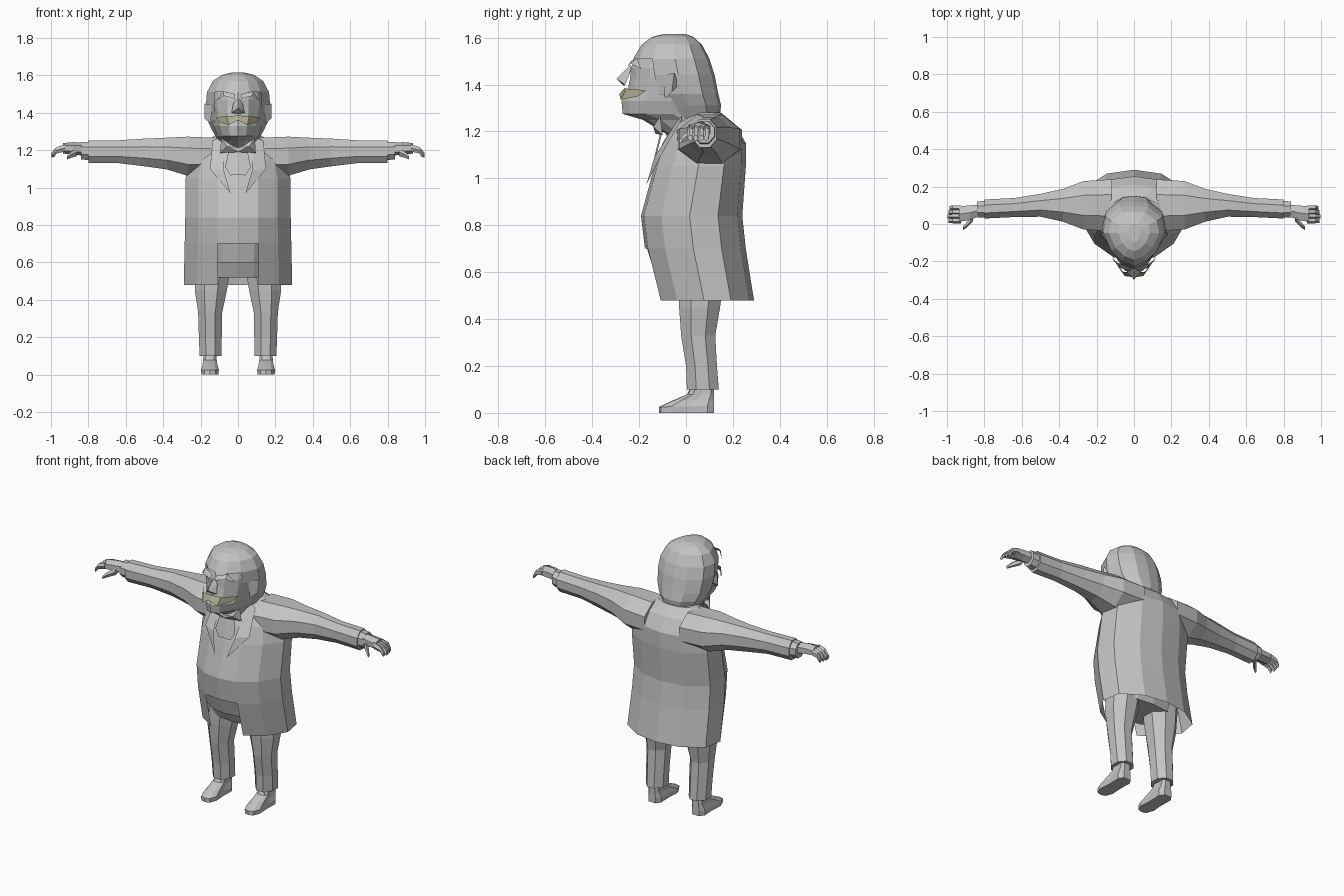
import bpy, bmesh, math
from mathutils import Vector


def material(name, rgb):
    m = bpy.data.materials.new(name)
    m.diffuse_color = (*rgb, 1)
    return m


GREY = material("plain grey", (0.55, 0.55, 0.55))
OLIVE = material("dull olive", (0.42, 0.41, 0.27))


def finish(name, bm, mat=GREY, mirror=False, recalc=True):
    if recalc:
        bmesh.ops.recalc_face_normals(bm, faces=bm.faces)
    me = bpy.data.meshes.new(name)
    bm.to_mesh(me)
    bm.free()
    me.materials.append(mat)
    ob = bpy.data.objects.new(name, me)
    bpy.context.collection.objects.link(ob)
    if mirror:
        ob.modifiers.new("mirror", 'MIRROR').use_mirror_merge = False
    return ob


def loft(name, rings, caps=(True, True), mat=GREY, mirror=False, cut=None):
    """Skin closed rings; cut(face centre) removes faces."""
    bm = bmesh.new()
    vs = [[bm.verts.new(p) for p in r] for r in rings]
    n = len(vs[0])
    for a, b in zip(vs, vs[1:]):
        for i in range(n):
            j = (i + 1) % n
            bm.faces.new((a[i], a[j], b[j], b[i]))
    if caps[0]:
        bm.faces.new(vs[0])
    if caps[1]:
        bm.faces.new(vs[-1])
    bmesh.ops.recalc_face_normals(bm, faces=bm.faces)
    if cut:
        bad = [f for f in bm.faces if cut(f.calc_center_median())]
        bmesh.ops.delete(bm, geom=bad, context='FACES')
    return finish(name, bm, mat, mirror, recalc=False)


def outline(half, z, w, yf, yb):
    """Symmetric horizontal ring: half outline scaled to width and depth."""
    pts = [(w * x, yf + (yb - yf) * t, z) for x, t in half]
    return pts + [(-x, y, zz) for x, y, zz in reversed(pts[1:-1])]


def across(x, y, z, hy, hz, n=8):
    return [(x, y + hy * math.cos(a), z + hz * math.sin(a))
            for a in (math.tau * (i + 0.5) / n for i in range(n))]


def upright(z, x, y, hx, hy, n=8):
    return [(x + hx * math.cos(a) * 1.05, y + hy * math.sin(a) * 1.05, z)
            for a in (math.tau * (i + 0.5) / n for i in range(n))]


def plates(name, verts, faces, mat=GREY, mirror=True):
    bm = bmesh.new()
    vs = [bm.verts.new(v) for v in verts]
    for f in faces:
        bm.faces.new([vs[i] for i in f])
    return finish(name, bm, mat, mirror)


BODY = [(0, 0), (.38, .03), (.75, .2), (1, .48), (.93, .76), (.5, .95), (0, 1)]
SKULL = [(0, 0), (.38, .07), (.74, .25), (1, .55), (.9, .8), (.45, .97), (0, 1)]

# Long coat, open underneath and at the lower front
loft("coat", [outline(BODY, *s) for s in [
    (.48, .29, -.12, .29), (.70, .285, -.175, .255), (.84, .282, -.192, .24),
    (1.05, .28, -.135, .255), (1.15, .26, -.1, .255), (1.23, .21, -.05, .21),
    (1.28, .12, 0, .15)]], caps=(False, True),
    cut=lambda c: c.z < .7 and c.y < 0 and abs(c.x) < .11)

# Waistcoat and trouser seat showing in the coat opening
loft("waistcoat", [outline(BODY, *s) for s in [
    (.60, .22, -.135, .2), (.72, .24, -.172, .22)]])
loft("trouser_seat", [outline(BODY, *s) for s in [
    (.52, .22, -.06, .17), (.64, .23, -.12, .2)]])

# Sleeves, cuffs
loft("sleeve", [across(*s) for s in [
    (.12, .10, 1.165, .15, .11), (.27, .10, 1.168, .14, .113),
    (.38, .10, 1.182, .095, .092), (.50, .10, 1.188, .066, .08),
    (.64, .088, 1.192, .055, .066), (.80, .08, 1.192, .055, .066)]], mirror=True)
loft("shirt_cuff", [across(.78, .08, 1.195, .048, .055),
                    across(.84, .078, 1.198, .046, .05)], mirror=True)

# Hands: palm, bent fingers, thumb
loft("palm", [across(*s, 6) for s in [
    (.82, .075, 1.205, .035, .035), (.88, .06, 1.21, .045, .033),
    (.935, .053, 1.21, .048, .028)]], mirror=True)
for i in range(4):
    y = .018 + i * .023
    loft("finger", [across(*s, 5) for s in [
        (.925, y, 1.212, .014, .02), (.97, y, 1.20, .014, .018),
        (.998 - .006 * abs(i - 1), y, 1.172, .012, .014)]], mirror=True)
loft("thumb", [across(*s, 5) for s in [
    (.86, .035, 1.19, .02, .022), (.895, -.004, 1.175, .016, .017),
    (.915, -.022, 1.16, .01, .01)]], mirror=True)

# Trouser legs
loft("trouser_leg", [upright(*s) for s in [
    (.10, .147, .072, .06, .07), (.20, .148, .066, .063, .068),
    (.33, .149, .052, .066, .075), (.45, .145, .058, .088, .09),
    (.58, .135, .065, .1, .1)]], mirror=True)

# Shoes: sole outline rising to a slim ankle
SHOE = [(0, 0), (.6, .04), (.95, .22), (.85, .55), (.9, .88), (.5, 1), (0, 1)]
loft("shoe", [[(x + .15, y, z + (.03 * (y + .115) if z > .02 else 0))
               for x, y, z in outline(SHOE, *s)] for s in [
    (0, .048, -.115, .12), (.025, .05, -.115, .12),
    (.05, .042, -.06, .12), (.075, .038, .005, .12), (.13, .036, .03, .115)]],
    mirror=True)

# Face and neck
loft("face", [outline(SKULL, *s) for s in [
    (1.14, .085, -.07, .12), (1.19, .085, -.085, .13), (1.25, .10, -.185, .13),
    (1.275, .11, -.27, .12), (1.33, .13, -.275, .11), (1.37, .14, -.25, .1),
    (1.43, .15, -.238, .1), (1.47, .15, -.235, .09), (1.54, .135, -.205, .06),
    (1.59, .09, -.15, .02)]])

# Hair: shell with the front left open for the face
loft("hair", [outline(SKULL, *s) for s in [
    (1.24, .10, -.12, .14), (1.31, .14, -.17, .15), (1.36, .163, -.2, .138),
    (1.44, .172, -.22, .122), (1.51, .166, -.225, .1), (1.57, .135, -.19, .068),
    (1.603, .085, -.145, .032), (1.615, .035, -.1, 0)]],
    cut=lambda c: c.z < 1.53 and c.y < -.1)

# Nose, brow, eyes sockets ridge and mouth
plates("nose", [(0, -.235, 1.485), (0, -.297, 1.425), (.035, -.26, 1.40),
                (.025, -.238, 1.45), (0, -.265, 1.395)],
       [(0, 1, 3), (1, 2, 3), (1, 4, 2)])
plates("brow", [(.015, -.25, 1.475), (.075, -.235, 1.49), (.115, -.19, 1.465),
                (.015, -.235, 1.50), (.08, -.21, 1.515)],
       [(0, 1, 4, 3), (1, 2, 4)])
plates("mouth", [(.0, -.262, 1.385), (.06, -.255, 1.383), (.12, -.17, 1.375),
                 (.10, -.205, 1.35), (.05, -.278, 1.335), (0, -.285, 1.36)],
       [(0, 1, 4, 5), (1, 2, 3, 4)], OLIVE)
plates("ear", [(.14, -.10, 1.44), (.18, -.05, 1.45), (.178, -.06, 1.37),
               (.145, -.09, 1.34), (.15, -.03, 1.40)],
       [(0, 1, 2, 3), (1, 2, 4), (2, 3, 4)])

# Shirt front, bow tie and lapels
plates("shirt_front", [(0, -.108, 1.2), (.05, -.10, 1.2), (.068, -.125, 1.11),
                       (.04, -.135, 1.065), (0, -.14, 1.07)], [(0, 1, 2, 3, 4)])
plates("bow_tie", [(0, -.13, 1.215), (.09, -.11, 1.265), (.095, -.10, 1.185),
                   (0, -.13, 1.19), (.06, -.14, 1.22)],
       [(0, 1, 4), (1, 2, 4), (2, 3, 4), (3, 0, 4)])
plates("lapel", [(.085, -.02, 1.275), (.135, -.02, 1.25), (.15, -.105, 1.1),
                 (.04, -.17, .97), (.075, -.135, 1.09)],
       [(0, 1, 2, 4), (2, 3, 4)])
